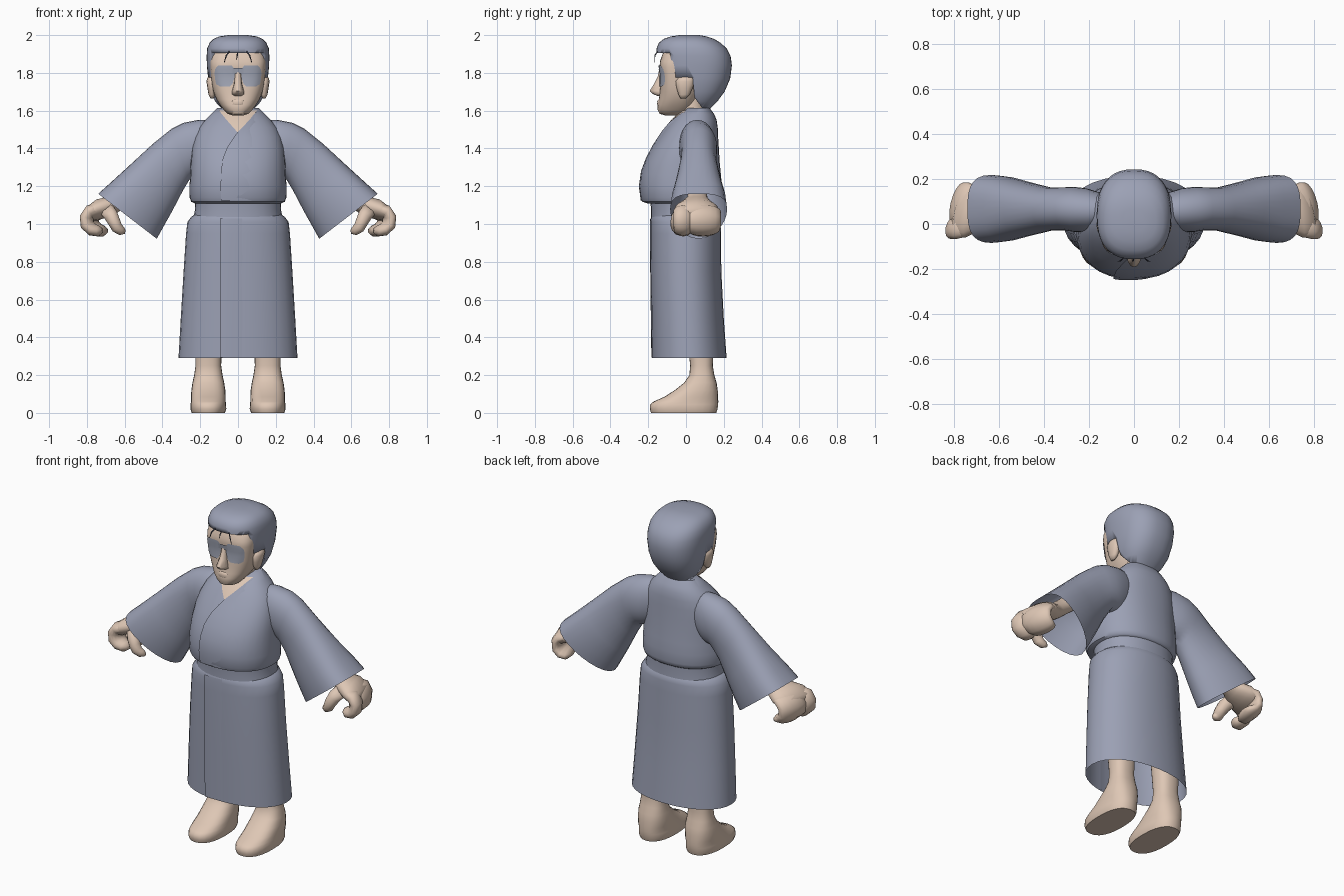
import bpy, bmesh, math
from mathutils import Vector
from mathutils.bvhtree import BVHTree


def material(name, rgb):
    m = bpy.data.materials.new(name)
    m.diffuse_color = (*rgb, 1)
    return m


CLOTH = material("slate cloth", (0.33, 0.355, 0.46))
SKIN = material("skin", (0.73, 0.57, 0.46))
DARK = material("dark strand", (0.04, 0.045, 0.07))
LENS = material("lens", (0.37, 0.395, 0.48))


def make(name, verts, faces, mat, angle=45):
    me = bpy.data.meshes.new(name)
    me.from_pydata(verts, [], faces)
    bm = bmesh.new()
    bm.from_mesh(me)
    bmesh.ops.recalc_face_normals(bm, faces=bm.faces)
    bm.to_mesh(me)
    bm.free()
    me.materials.append(mat)
    ob = bpy.data.objects.new(name, me)
    bpy.context.collection.objects.link(ob)
    bpy.ops.object.select_all(action='DESELECT')
    ob.select_set(True)
    bpy.context.view_layer.objects.active = ob
    bpy.ops.object.shade_smooth_by_angle(angle=math.radians(angle))
    return ob


def oval(a, b, y0, y1, n=24, p=2.0, drop=0.0):
    """Rounded section spanning a-b in the xz plane and y0-y1 in depth; drop moves the widest part to a."""
    pts = []
    for i in range(n):
        t = 2 * math.pi * i / n
        c, s = math.cos(t), math.sin(t)
        c = math.copysign(abs(c) ** (2 / p), c)
        s = math.copysign(abs(s) ** (2 / p), s)
        c -= drop * s * s
        pts.append(((a[0] + b[0]) / 2 + c * (b[0] - a[0]) / 2,
                    (y0 + y1) / 2 + s * (y1 - y0) / 2,
                    (a[1] + b[1]) / 2 + c * (b[1] - a[1]) / 2))
    return pts


def loft(name, rings, mat, caps=(True, True), angle=45):
    n = len(rings[0])
    verts = [p for r in rings for p in r]
    faces = [(k * n + i, k * n + (i + 1) % n, (k + 1) * n + (i + 1) % n, (k + 1) * n + i)
             for k in range(len(rings) - 1) for i in range(n)]
    if caps[0]:
        faces.append(tuple(range(n)))
    if caps[1]:
        faces.append(tuple(range(len(verts) - n, len(verts))))
    return make(name, verts, faces, mat, angle)


def stack(name, rows, mat, cx=0, p=2.0, n=32, caps=(True, True), angle=45):
    """Loft of level sections: (z, half width, front y, back y[, squareness])."""
    return loft(name, [oval((cx - h, z), (cx + h, z), y0, y1, n, *(q or [p]))
                       for z, h, y0, y1, *q in rows], mat, caps, angle)


def tube(name, pts, mat, side=1, n=12, shear=0.0):
    """Path of (x, y, z, thickness radius, depth radius), bending in xz."""
    rings = []
    for i, (x, y, z, r, w) in enumerate(pts):
        q0, q1 = pts[max(i - 1, 0)], pts[min(i + 1, len(pts) - 1)]
        d = Vector((q1[0] - q0[0], q1[2] - q0[2])).normalized()
        a, b = (x - d.y * r, z + d.x * r), (x + d.y * r, z - d.x * r)
        rings.append([(side * (px - shear * (py - .05)), py, pz) for px, py, pz in oval(a, b, y - w, y + w, n)])
    return loft(name, rings, mat, angle=70)


def plate(name, target, rows, mat, cols=8, off=(0.006, 0.006), side=1):
    """Thin sheet laid on the front of a part: rows of (z, x0, x1)."""
    tree = BVHTree.FromPolygons([v.co for v in target.data.vertices],
                                [tuple(f.vertices) for f in target.data.polygons])
    verts = []
    for z, x0, x1 in rows:
        for c in range(cols + 1):
            t = c / cols
            x = side * (x0 + (x1 - x0) * t)
            hit = tree.ray_cast(Vector((x, -2, z)), Vector((0, 1, 0)))[0]
            verts.append((x, (hit.y if hit else 0) - off[0] - (off[1] - off[0]) * t, z))
    w = cols + 1
    faces = [(r * w + c, r * w + c + 1, (r + 1) * w + c + 1, (r + 1) * w + c)
             for r in range(len(rows) - 1) for c in range(cols)]
    return make(name, verts, faces, mat, 60)


# Robe: skirt, belt and bloused top
skirt = stack("skirt", [(0.29, .315, -.18, .215), (0.5, .303, -.183, .2), (0.75, .288, -.187, .187),
                        (0.95, .275, -.188, .185), (1.01, .268, -.188, .183), (1.035, .25, -.186, .18),
                        (1.055, .225, -.175, .165)], CLOTH, p=2.15, caps=(False, True))
stack("belt", [(1.03, .236, -.185, .176), (1.08, .227, -.185, .174), (1.13, .23, -.19, .176)], CLOTH, p=2.2)
top = stack("robe_top", [(1.108, .225, -.2, .172), (1.118, .248, -.232, .185), (1.14, .256, -.242, .19),
                         (1.2, .257, -.245, .19),
                         (1.26, .253, -.24, .185), (1.33, .25, -.217, .178), (1.4, .244, -.18, .174),
                         (1.46, .23, -.14, .17), (1.51, .208, -.105, .168), (1.55, .175, -.073, .162),
                         (1.58, .145, -.043, .15), (1.615, .11, .0, .125)], CLOTH, p=2.25)

# Overlapping front edges, fading into the robe on the far side
plate("lapel_overlap", top, [(1.125, -.09, .19), (1.2, -.092, .19), (1.28, -.09, .19), (1.35, -.08, .18),
                             (1.41, -.055, .16), (1.46, -.022, .13), (1.49, .002, .1), (1.54, .05, .12),
                             (1.59, .092, .115)], CLOTH, off=(.01, -.006))
plate("skirt_overlap", skirt, [(z, -.095, .1) for z in (.292, .4, .6, .8, .95, 1.01, 1.03)],
      CLOTH, off=(.009, -.006))
plate("chest_skin", top, [(1.485, -.002, .002), (1.52, -.033, .033), (1.56, -.068, .068),
                          (1.6, -.1, .1)], SKIN, off=(.007, .007))
stack("neck", [(1.5, .1, -.05, .1), (1.57, .085, -.04, .11), (1.6, .078, -.04, .1), (1.68, .075, -.05, .1)], SKIN)

# Head
face = stack("face", [(1.575, .03, -.11, -.03), (1.583, .055, -.14, 0), (1.605, .076, -.15, .03),
                      (1.63, .095, -.15, .05, 2.5), (1.66, .114, -.143, .06, 2.5), (1.7, .13, -.139, .08, 2.7),
                      (1.74, .138, -.134, .09, 3.2), (1.79, .144, -.133, .09, 3.4), (1.83, .147, -.14, .09, 3.4),
                      (1.86, .148, -.138, .09, 3.2), (1.895, .144, -.126, .09, 2.7), (1.93, .135, -.11, .09, 2.3)],
             SKIN, p=2.3, n=40)
hair = stack("hair", [(1.57, .04, .02, .08), (1.6, .085, -.04, .118), (1.65, .122, -.08, .167),
                      (1.7, .145, -.11, .204), (1.77, .158, -.14, .234), (1.84, .165, -.15, .243),
                      (1.89, .166, -.157, .236), (1.93, .163, -.156, .215), (1.96, .15, -.143, .182),
                      (1.98, .13, -.118, .148), (1.993, .098, -.08, .11), (2.0, .05, -.035, .07)],
             CLOTH, p=2.4, n=40)

# Hairline cut, profile in yz
prof = [(-.3, 1.905), (-.085, 1.905), (-.07, 1.8), (-.06, 1.775), (.035, 1.775), (.045, 1.67),
        (.11, 1.58), (.09, 1.5), (-.3, 1.5)]
k = len(prof)
cutter = make("hairline_cutter", [(x, y, z) for x in (-.4, .4) for y, z in prof],
              [tuple(range(k)), tuple(range(k, 2 * k))] +
              [(i, (i + 1) % k, k + (i + 1) % k, k + i) for i in range(k)], CLOTH)
mod = hair.modifiers.new("hairline", 'BOOLEAN')
mod.operation, mod.object, mod.solver = 'DIFFERENCE', cutter, 'EXACT'
bpy.context.view_layer.objects.active = hair
bpy.ops.object.modifier_apply(modifier=mod.name)
bpy.data.objects.remove(cutter)

# Nose, mouth and loose strands
stack("nose", [(1.678, .02, -.15, -.11), (1.688, .033, -.176, -.1), (1.705, .031, -.192, -.1),
               (1.74, .021, -.17, -.1), (1.78, .018, -.15, -.1), (1.815, .018, -.143, -.1)], SKIN, n=12, angle=70)
stack("lips", [(1.622, .025, -.145, -.12), (1.634, .036, -.154, -.12), (1.643, .036, -.151, -.12),
               (1.651, .034, -.153, -.12), (1.665, .022, -.138, -.12)], SKIN, n=12, angle=80)
for i, (x0, x1, z1) in enumerate([(-.045, -.073, 1.855), (0, -.008, 1.87), (.045, .073, 1.855)]):
    tube(f"strand_{i}", [(x0, -.15, 1.915, .003, .003), (x0 * .4 + x1 * .6, -.165, 1.892, .004, .003),
                         (x1, -.166, z1, .0015, .0015)], DARK, n=6)

# Bridge of the glasses
plate("lens_bridge", face, [(1.797, -.03, .03), (1.827, -.03, .03)], LENS, off=(.009, .009))

for s, tag in ((1, "left"), (-1, "right")):
    # Lens and ear
    plate("lens_" + tag, face, [(1.728, .045, .095), (1.74, .03, .116), (1.77, .02, .122), (1.795, .016, .124),
                                (1.82, .016, .122), (1.84, .035, .103)], LENS, off=(.006, .006), side=s)
    stack("ear_" + tag, [(1.665, .008, -.03, .0), (1.685, .018, -.04, .02), (1.72, .024, -.05, .035),
                         (1.755, .029, -.055, .048), (1.775, .024, -.04, .04), (1.783, .01, -.015, .025)],
          SKIN, cx=s * .138, n=12, angle=70)

    # Wide open sleeve: top point, bottom point, front, back, drop
    rows = [((.06, 1.51), (.1, 1.32), .01, .11, 0), ((.14, 1.551), (.17, 1.28), -.02, .14, 0),
            ((.21, 1.551), (.21, 1.26), -.037, .158, 0),
            ((.29, 1.535), (.24, 1.26), -.035, .165, 0), ((.35, 1.505), (.26, 1.23), -.028, .163, .05),
            ((.45, 1.425), (.29, 1.18), -.03, .162, .1), ((.58, 1.305), (.35, 1.065), -.055, .188, .2),
            ((.67, 1.223), (.395, .985), -.076, .21, .28), ((.74, 1.16), (.43, .922), -.084, .218, .32)]
    loft("sleeve_" + tag, [oval((s * a[0], a[1]), (s * b[0], b[1]), y0, y1, 28, 2.1, dr)
                           for a, b, y0, y1, dr in rows], CLOTH, (True, False))

    # Forearm and palm
    tube("arm_" + tag, [(.48, .065, 1.25, .05, .05), (.56, .06, 1.18, .045, .048), (.62, .06, 1.13, .045, .055),
                        (.67, .055, 1.1, .05, .085), (.725, .055, 1.082, .053, .115), (.77, .055, 1.055, .045, .118),
                        (.79, .055, 1.03, .02, .08)], SKIN, s, 20, .22)
    # Curled fingers: a forefinger and the rest closed together
    for label, y, r, w in (("forefinger", -.015, .036, .052), ("closed_fingers", .09, .038, .095)):
        path = [(.72, 1.08, .8), (.765, 1.068, 1), (.787, 1.035, 1), (.783, .995, 1), (.757, .97, .95),
                (.725, .963, .8), (.705, .967, .4)]
        tube(f"{label}_{tag}", [(x, y, z, r * f, w * f) for x, z, f in path], SKIN, s, 16, .22)
    tube("thumb_" + tag, [(.7, .0, 1.08, .04, .045), (.675, -.035, 1.05, .038, .04), (.655, -.05, 1.01, .033, .033),
                          (.64, -.05, .98, .03, .03), (.615, -.04, .962, .024, .024),
                          (.597, -.035, .957, .009, .01)], SKIN, s)

    # Leg and foot
    stack("leg_" + tag, [(0, .088, -.185, .16), (.02, .095, -.192, .167), (.045, .094, -.19, .17),
                         (.06, .092, -.172, .171), (.085, .092, -.115, .17), (.12, .09, -.06, .168),
                         (.16, .084, -.01, .162), (.2, .075, .018, .15), (.25, .068, .022, .142),
                         (.32, .07, .015, .145), (.45, .075, .005, .142)], SKIN, cx=s * .157, p=2.4, n=24, angle=60)
